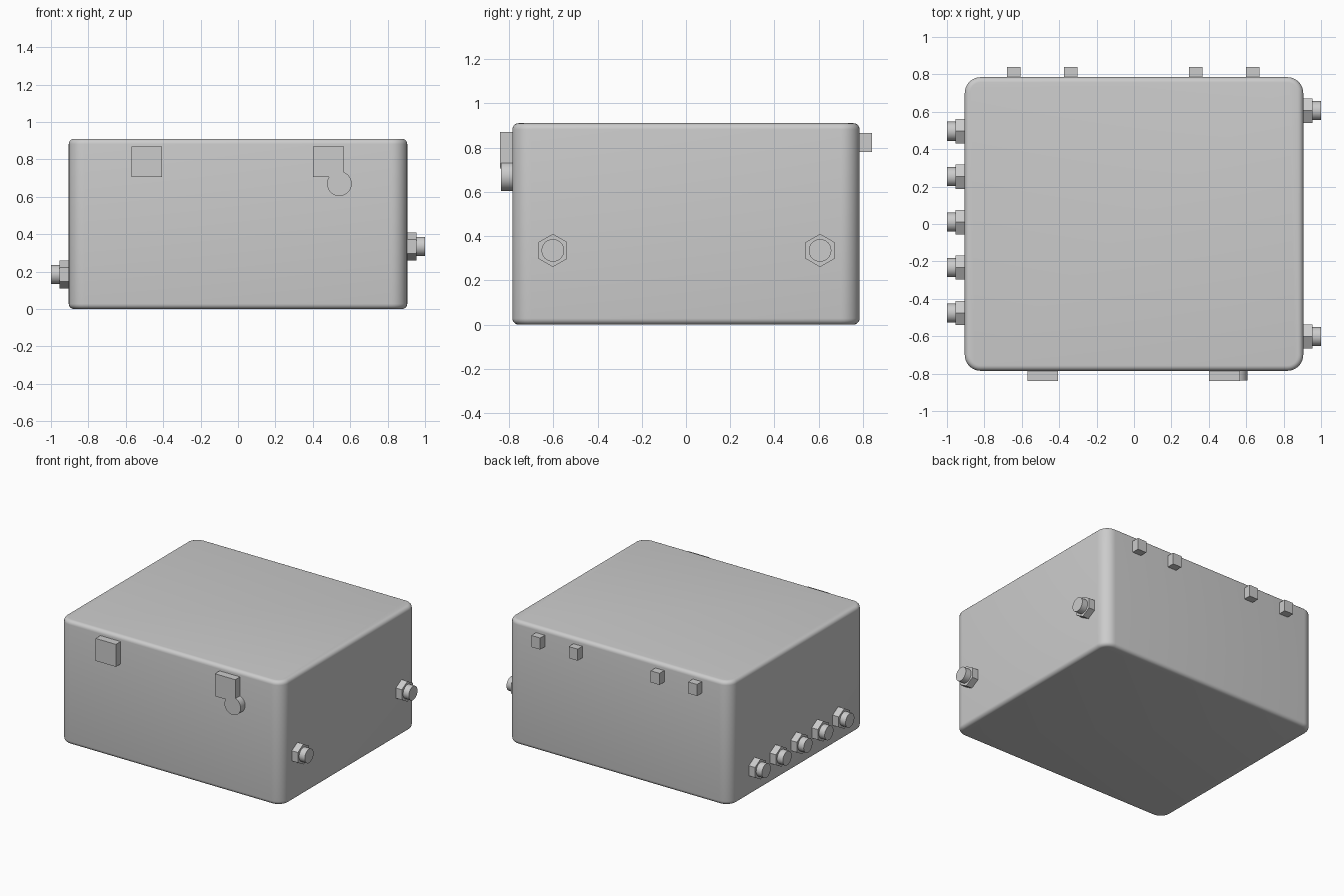
import bpy, bmesh, math
from mathutils import Matrix, Vector

cube = bpy.data.objects.get("Cube")
if cube:
    bpy.data.objects.remove(cube, do_unlink=True)

grey = bpy.data.materials.new("light grey")
grey.use_nodes = True
COLOUR = (0.6, 0.6, 0.6, 1)
grey.diffuse_color = COLOUR
grey.node_tree.nodes["Principled BSDF"].inputs["Base Color"].default_value = COLOUR


def finish(bm, name, smooth=True):
    mesh = bpy.data.meshes.new(name)
    bm.to_mesh(mesh)
    bm.free()
    mesh.materials.append(grey)
    obj = bpy.data.objects.new(name, mesh)
    bpy.context.collection.objects.link(obj)
    if smooth:
        bpy.ops.object.select_all(action='DESELECT')
        obj.select_set(True)
        bpy.context.view_layer.objects.active = obj
        bpy.ops.object.shade_smooth_by_angle(angle=math.radians(35))
    return obj


def add_box(bm, low, high):
    low, high = Vector(low), Vector(high)
    bmesh.ops.create_cube(bm, size=1, matrix=Matrix.Translation((low + high) / 2)
                          @ Matrix.Diagonal((*(high - low), 1)))


def box(name, low, high):
    bm = bmesh.new()
    add_box(bm, low, high)
    return finish(bm, name, False)


def add_prism(bm, start, end, radius, sides):
    # prism or cylinder running from start to end, first corner on the local x axis
    start, end = Vector(start), Vector(end)
    axis = end - start
    turn = Vector((0, 0, 1)).rotation_difference(axis).to_matrix().to_4x4()
    spin = Matrix.Rotation(math.pi / 2 if abs(axis.x) > 0 else 0, 4, 'Z')
    bmesh.ops.create_cone(bm, cap_ends=True, segments=sides, radius1=radius, radius2=radius,
                          depth=axis.length,
                          matrix=Matrix.Translation((start + end) / 2) @ turn @ spin)


# Enclosure body: large vertical corner radii, small top and bottom radii
HX, HY, H = 0.905, 0.785, 0.91
bm = bmesh.new()
add_box(bm, (-HX, -HY, 0), (HX, HY, H))
upright = [e for e in bm.edges if abs(e.verts[0].co.z - e.verts[1].co.z) > 0.5]
bmesh.ops.bevel(bm, geom=upright, offset=0.085, segments=8, profile=0.5, affect='EDGES')
rims = [e for e in bm.edges if abs(e.verts[0].co.z - e.verts[1].co.z) < 0.01]
bmesh.ops.bevel(bm, geom=rims, offset=0.028, segments=5, profile=0.5, affect='EDGES')
finish(bm, "enclosure_body")


# Cable glands: hexagon nut with a round stub
def gland(name, side, y, z):
    bm = bmesh.new()
    add_prism(bm, (side * (HX - 0.01), y, z), (side * 0.954, y, z), 0.075, 6)
    add_prism(bm, (side * 0.95, y, z), (side, y, z), 0.051, 32)
    finish(bm, name)


for i, y in enumerate((-0.602, 0.606)):
    gland(f"left_gland_{i + 1}", 1, y, 0.335)
for i in range(5):
    gland(f"right_gland_{i + 1}", -1, -0.476 + 0.243 * i, 0.185)

# Front latches
box("right_latch", (-0.57, -0.84, 0.705), (-0.405, -HY + 0.01, 0.87))
box("left_latch", (0.4, -0.84, 0.705), (0.567, -HY + 0.01, 0.87))
bm = bmesh.new()
add_prism(bm, (0.542, -HY + 0.01, 0.67), (0.542, -0.837, 0.67), 0.066, 32)
finish(bm, "latch_lock")

# Rear hinge blocks
for i, x in enumerate((-0.642, -0.337, 0.329, 0.634)):
    box(f"hinge_block_{i + 1}", (x - 0.036, HY - 0.01, 0.78), (x + 0.036, 0.84, 0.865))
